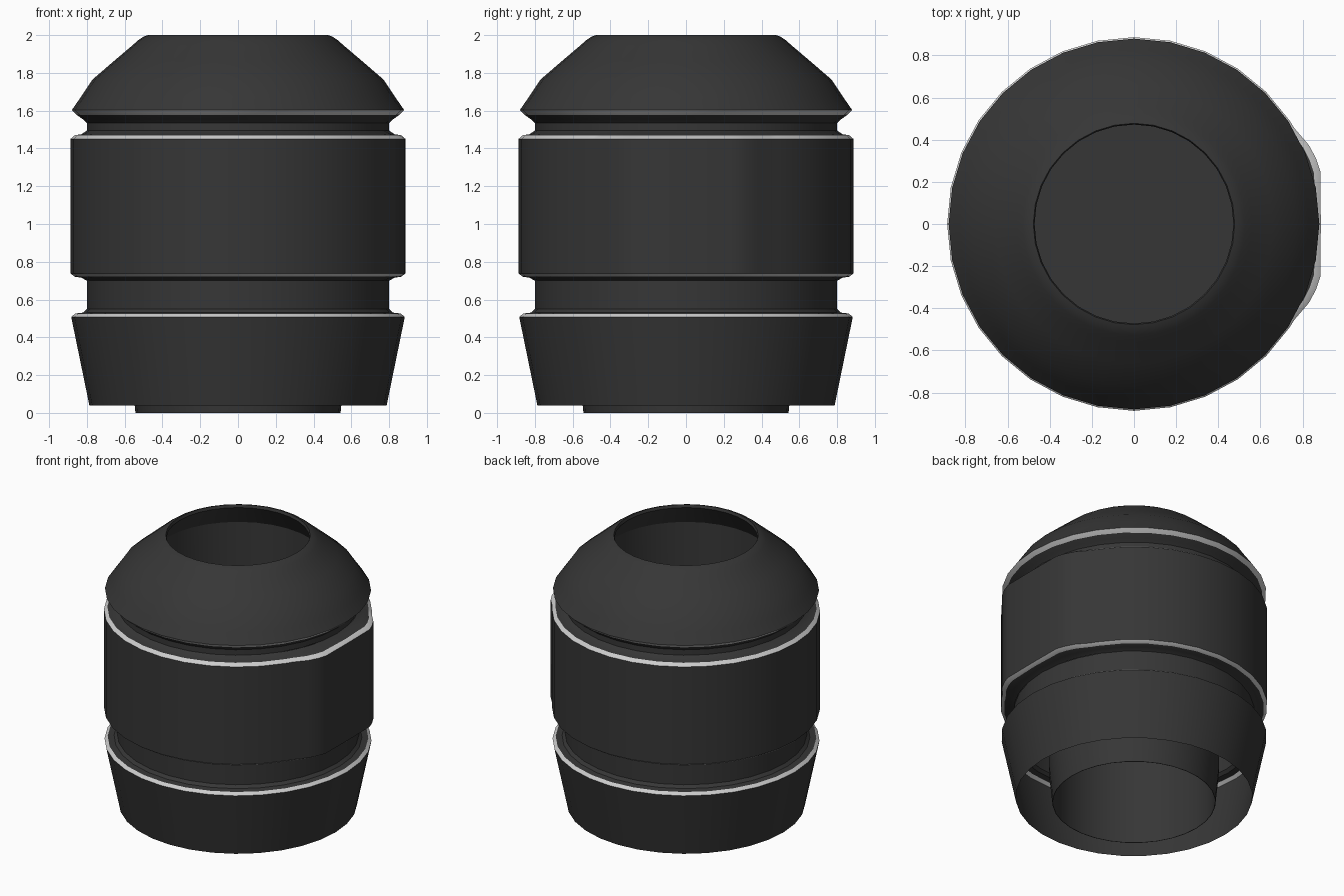
import bpy, math

if "Cube" in bpy.data.objects:
    bpy.data.objects.remove(bpy.data.objects["Cube"])

def material(name, v):
    m = bpy.data.materials.new(name)
    m.diffuse_color = (v, v, v, 1)
    m.use_nodes = True
    m.node_tree.nodes["Principled BSDF"].inputs["Base Color"].default_value = m.diffuse_color
    return m

DARK = material("dark_grey", 0.037)
LIGHT = material("light_trim", 0.56)
ROUND = [(2 * math.pi * i / 32, 0.0) for i in range(32)]

def lathe(name, profile, trim=(), ring=ROUND, neck=0.8, span=0.087):
    """Spin (r, z) points; ring holds (angle, extra radius); trim lists light segments."""
    verts, faces, mats, rows = [], [], [], []
    n = len(ring)
    for r, z in profile:
        start = len(verts)
        if r == 0:
            verts.append((0, 0, z))
            rows.append([start] * n)
            continue
        for a, extra in ring:
            rr = r + extra * max(0, (r - neck) / span)
            verts.append((rr * math.cos(a), rr * math.sin(a), z))
        rows.append(list(range(start, start + n)))
    for k, (lo, hi) in enumerate(zip(rows, rows[1:])):
        for j in range(n):
            q = (lo[j], lo[(j + 1) % n], hi[(j + 1) % n], hi[j])
            faces.append(tuple(dict.fromkeys(q)))
            mats.append(1 if k in trim else 0)
    me = bpy.data.meshes.new(name)
    me.from_pydata(verts, [], faces)
    me.materials.append(DARK)
    me.materials.append(LIGHT)
    me.polygons.foreach_set("material_index", mats)
    ob = bpy.data.objects.new(name, me)
    bpy.context.collection.objects.link(ob)
    bpy.ops.object.select_all(action='DESELECT')
    ob.select_set(True)
    bpy.context.view_layer.objects.active = ob
    bpy.ops.object.shade_smooth_by_angle(angle=math.radians(32))
    return ob

# Tapered skirt with light upper bevel and lower neck
lathe("lower_skirt", [(0.787, 0.04), (0.883, 0.508), (0.862, 0.526), (0.82, 0.531),
                      (0.80, 0.55), (0.80, 0.70)], trim=(1,))

# Main band, with a flat chamfered pad bulging towards +x
pad = [(0.762, 0.454), (0.83, 0.375), (0.865, 0.31), (0.885, 0.25), (0.887, 0.0)]
pad += [(x, -y) for x, y in pad[:-1]]
ring = [(math.atan2(y, x) % (2 * math.pi), math.hypot(x, y) - 0.887) for x, y in pad]
ring += [p for p in ROUND if math.cos(p[0]) < math.cos(math.radians(32))]
ring.sort()
lathe("main_band", [(0.80, 0.70), (0.83, 0.716), (0.865, 0.721), (0.887, 0.739),
                    (0.887, 1.45), (0.864, 1.47), (0.83, 1.475), (0.80, 1.495)],
      trim=(2, 4), ring=ring)

# Upper neck and domed top with light lower bevel
lathe("dome_top", [(0.80, 1.495), (0.80, 1.535), (0.822, 1.555), (0.855, 1.578),
                   (0.88, 1.603), (0.83, 1.675), (0.770, 1.765), (0.66, 1.86),
                   (0.56, 1.945), (0.528, 1.973), (0.502, 1.991), (0.478, 2.0)], trim=(3,))

# Inner well seen from above
lathe("upper_well", [(0.478, 2.0), (0.472, 1.98), (0.57, 1.83), (0.55, 1.0), (0, 1.0)])

# Inner tube standing on the ground, open below
lathe("inner_tube", [(0, 0.99), (0.54, 0.99), (0.54, 0.0), (0.543, 0.0),
                     (0.568, 0.25), (0.575, 1.83)])
